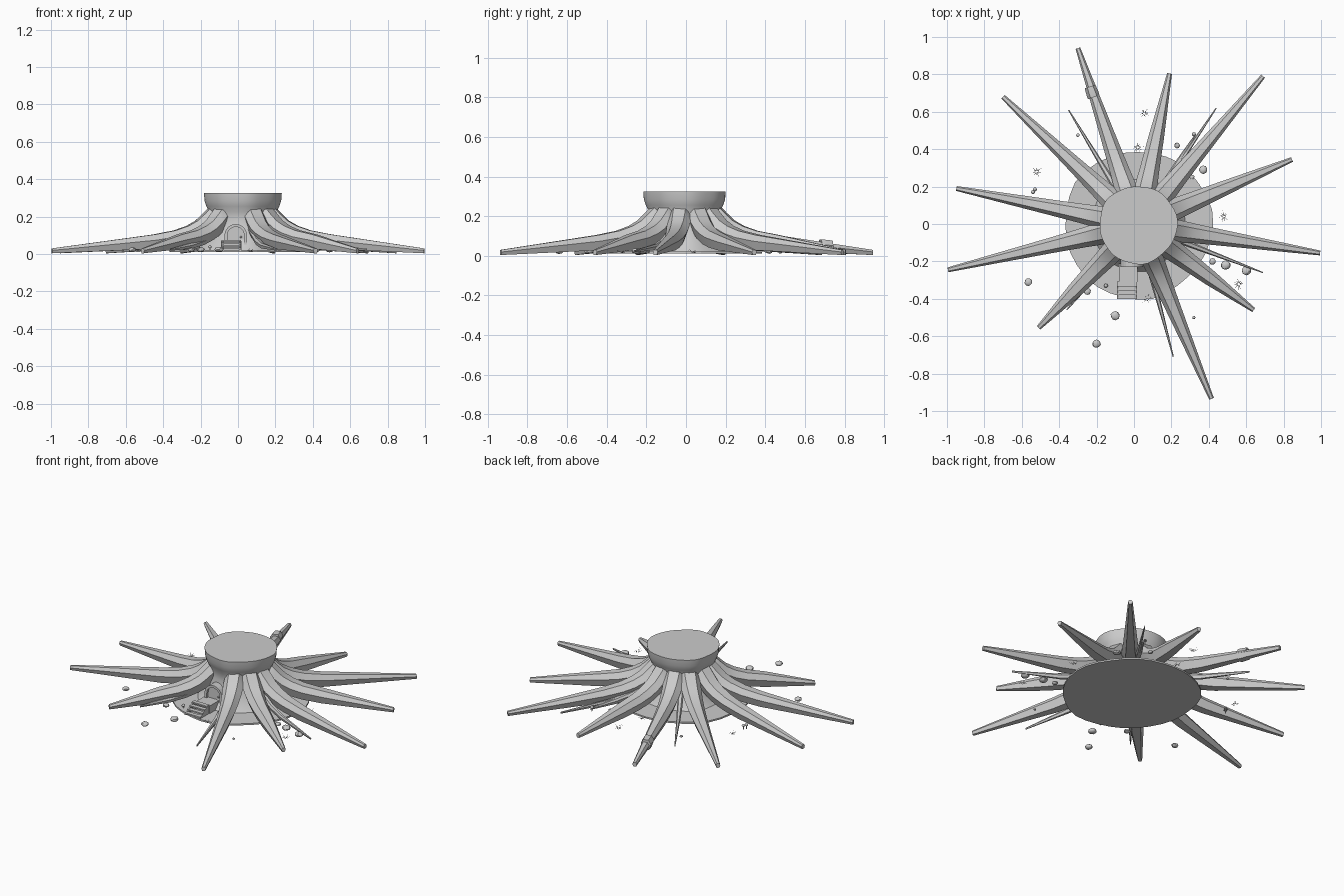
import bpy, bmesh, math, random
from mathutils import Vector, Matrix

if "Cube" in bpy.data.objects:
    bpy.data.objects.remove(bpy.data.objects["Cube"])

random.seed(4)
CX, CY = 0.022, -0.004          # trunk axis
grey = bpy.data.materials.new("plain_grey")
grey.diffuse_color = (0.6, 0.6, 0.6, 1)
grey.use_nodes = True
grey.node_tree.nodes["Principled BSDF"].inputs["Base Color"].default_value = grey.diffuse_color


def finish(bm, name, angle=None):
    bmesh.ops.recalc_face_normals(bm, faces=bm.faces)
    me = bpy.data.meshes.new(name)
    bm.to_mesh(me)
    bm.free()
    me.materials.append(grey)
    ob = bpy.data.objects.new(name, me)
    bpy.context.collection.objects.link(ob)
    if angle:
        bpy.ops.object.select_all(action='DESELECT')
        ob.select_set(True)
        bpy.context.view_layer.objects.active = ob
        bpy.ops.object.shade_smooth_by_angle(angle=math.radians(angle))
    return ob


def loft(bm, rings):
    """Skin a list of point rings and cap both ends."""
    vs = [[bm.verts.new(p) for p in ring] for ring in rings]
    n = len(vs[0])
    for a, b in zip(vs, vs[1:]):
        for i in range(n):
            bm.faces.new((a[i], a[(i + 1) % n], b[(i + 1) % n], b[i]))
    bm.faces.new(vs[0][::-1])
    bm.faces.new(vs[-1])


def box(bm, x, y, z, sx, sy, sz):
    m = Matrix.Translation((x, y, z)) @ Matrix.Diagonal((sx, sy, sz, 1))
    bmesh.ops.create_cube(bm, size=1, matrix=m)


def wavy_ring(r, z, amp, n=48):
    ring = []
    for i in range(n):
        a = math.tau * i / n
        k = r * (1 + amp * (math.sin(3 * a + .6) + .7 * math.sin(5 * a + 2) + .5 * math.sin(8 * a)))
        ring.append((CX + k * math.cos(a), CY + k * math.sin(a), z))
    return ring


# Trunk: cut top, upright rim, pinched waist, flared foot
bm = bmesh.new()
profile = [(.25, .018), (.215, .06), (.19, .12), (.175, .18), (.18, .225),
           (.195, .255), (.205, .285), (.208, .325)]
loft(bm, [wavy_ring(r, z, .016) for r, z in profile])
finish(bm, "trunk", 40)

# Ground plate
bm = bmesh.new()
loft(bm, [wavy_ring(.395, z, .014, 32) for z in (.012, .022)])
finish(bm, "ground_plate")


SECTION = [(-.26, 1), (.26, 1), (.5, .6), (.3, 0), (-.3, 0), (-.5, .6)]


def root(name, tip, stations):
    """Six-sided tapering root; stations = (radius, width, top z, bottom z)."""
    d = Vector((tip[0] - CX, tip[1] - CY))
    length = d.length
    d.normalize()
    side = Vector((-d.y, d.x))
    rings = []
    for r, w, top, bot in stations:
        r = length if r is None else r
        c = Vector((CX, CY)) + d * r
        rings.append([(*(c + side * (u * w)), bot + v * (top - bot)) for u, v in SECTION])
    bm = bmesh.new()
    loft(bm, rings)
    return finish(bm, name, 25)


BIG = [(.13, .10, .262, .15), (.175, .115, .25, .125), (.21, .118, .215, .10), (.25, .113, .178, .078),
       (.30, .105, .15, .058), (.37, .096, .126, .042), (.48, .083, .105, .028), (None, .026, .03, .004)]
THIN = [(.15, .035, .17, .13), (.23, .034, .125, .09), (.32, .03, .085, .05), (.42, .024, .06, .03),
        (None, .006, .028, .018)]

big_tips = [(-.30, .94), (.19, .805), (.69, .79), (.845, .345), (.995, -.155), (.64, -.46),
            (.415, -.935), (-.51, -.555), (-.995, -.245), (-.95, .19), (-.70, .68)]
for i, t in enumerate(big_tips):
    root(f"root_{i + 1}", t, BIG)

thin_tips = [(-.35, .61), (.44, .62), (.69, -.26), (.21, -.71), (-.36, -.46), (.33, .48)]
for i, t in enumerate(thin_tips):
    root(f"thin_root_{i + 1}", t, THIN)

# Collar round the long rear root
root("root_collar", (-.235, .735), [(.722, .064, .081, .016), (.735, .068, .082, .014), (None, .06, .077, .014)])


# Arched door with a raised frame
def arch(r, base, spring, n=12):
    pts = [(-r, base)] + [(-r * math.cos(math.pi * i / n), spring + r * math.sin(math.pi * i / n))
                          for i in range(n + 1)] + [(r, base)]
    return pts


DX, DY = -.012, -.215
bm = bmesh.new()
loft(bm, [[(DX + x, y, z) for x, z in arch(.045, .025, .10)] for y in (DY, DY + .06)])
finish(bm, "door")
bm = bmesh.new()
outer, inner = arch(.06, .025, .10), arch(.045, .025, .10)
for i in range(len(outer) - 1):
    loft(bm, [[(DX + x, y, z) for x, z in (outer[i], outer[i + 1], inner[i + 1], inner[i])]
              for y in (DY - .015, DY + .06)])
bmesh.ops.remove_doubles(bm, verts=bm.verts, dist=.0001)
finish(bm, "door_frame")
bm = bmesh.new()
bmesh.ops.create_icosphere(bm, subdivisions=1, radius=.006, matrix=Matrix.Translation((DX + .028, DY - .004, .09)))
finish(bm, "door_knob", 60)

# Porch and steps with side stringers
bm = bmesh.new()
box(bm, -.03, -.26, .045, .1, .1, .05)
finish(bm, "porch")
bm = bmesh.new()
for i in range(4):
    box(bm, -.037, -.32 - .023 * i, .072 - .014 * i, .105, .026, .008)
finish(bm, "step_treads")
bm = bmesh.new()
for x in (-.086, .012):
    loft(bm, [[(x + dx, -.308, .02), (x + dx, -.308, .07), (x + dx, -.33, .07), (x + dx, -.402, .028),
               (x + dx, -.402, .02)] for dx in (-.004, .004)])
finish(bm, "step_stringers")

# Stones
stones = [(-.565, -.31, .021), (-.2, -.64, .023), (-.1, -.49, .025), (.49, -.22, .025), (.6, -.25, .025),
          (.42, -.2, .018), (.32, -.5, .009), (.37, .29, .023), (.31, .25, .013), (.23, .42, .015),
          (-.3, .475, .01), (-.25, -.36, .02)]
for i, (x, y, r) in enumerate(stones):
    bm = bmesh.new()
    bmesh.ops.create_icosphere(bm, subdivisions=2, radius=r)
    for v in bm.verts:
        v.co *= random.uniform(.9, 1.06)
        v.co.z *= .6
        v.co += Vector((x, y, .012 + r * .5))
    finish(bm, f"stone_{i + 1}", 30)

# Grass tufts: thin blades fanning outward
tufts = [(.055, .59), (-.52, .28), (.02, .41), (.48, .04), (.56, -.32), (.07, -.4)]
bm = bmesh.new()
for x, y in tufts:
    for k in range(11):
        a = math.tau * k / 11 + random.uniform(-.2, .2)
        d = Vector((math.cos(a), math.sin(a), 0))
        s = Vector((-d.y, d.x, 0)) * .0018
        base = Vector((x, y, .014)) + d * .006
        tip = base + d * random.uniform(.012, .03) + Vector((0, 0, random.uniform(.008, .022)))
        bm.faces.new([bm.verts.new(p) for p in (base - s, base + s, tip)])
finish(bm, "grass_tufts")

# Small mushrooms
for i, (x, y) in enumerate([(-.54, .17), (-.15, -.33), (.32, .48), (-.53, .185)]):
    bm = bmesh.new()
    loft(bm, [[(x + r * math.cos(math.tau * k / 8), y + r * math.sin(math.tau * k / 8), z) for k in range(8)]
              for r, z in [(.003, .012), (.003, .035), (.011, .034), (.008, .042), (.002, .046)]])
    finish(bm, f"mushroom_{i + 1}", 40)
